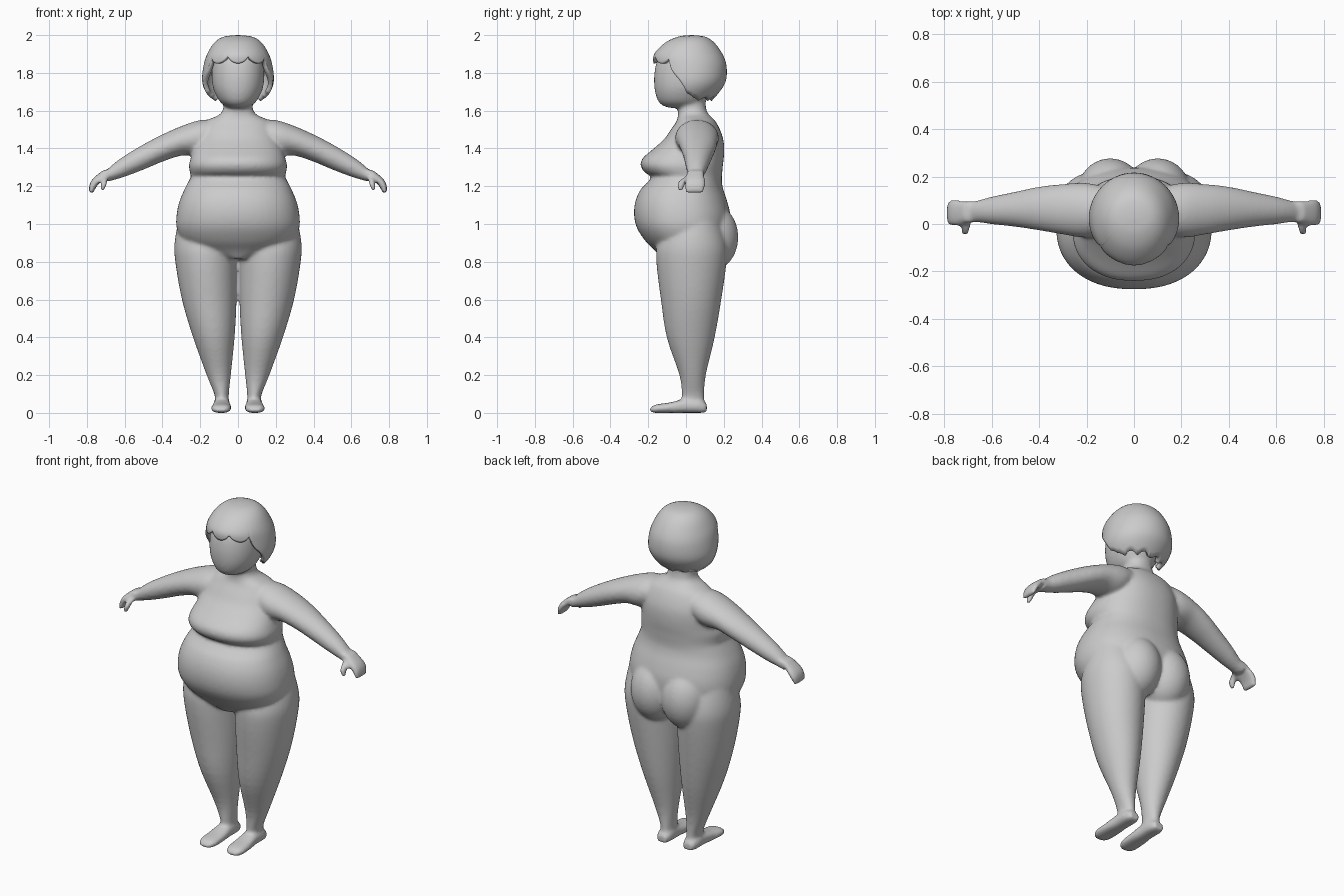
import bpy, bmesh, math
from mathutils import Vector, Matrix

if "Cube" in bpy.data.objects:
    bpy.data.objects.remove(bpy.data.objects["Cube"])

grey = bpy.data.materials.new("plain grey")
grey.diffuse_color = (0.6, 0.6, 0.6, 1)
grey.use_nodes = True
grey.node_tree.nodes["Principled BSDF"].inputs["Base Color"].default_value = grey.diffuse_color


def spline(rows, steps=4):
    """Smoothly resample rows of numbers."""
    out = []
    for i in range(len(rows) - 1):
        p = [rows[max(i - 1, 0)], rows[i], rows[i + 1], rows[min(i + 2, len(rows) - 1)]]
        for k in range(steps):
            t = k / steps
            out.append([0.5 * (2 * b + (c - a) * t + (2 * a - 5 * b + 4 * c - d) * t * t
                        + (3 * b - a - 3 * c + d) * t ** 3) for a, b, c, d in zip(*p)])
    return out + [list(rows[-1])]


def loft(bm, rows, place, power=2.0, n=40):
    """Closed tube; each row is (station, centre, half width, low, high)."""
    rings = []
    for t, c, r, lo, hi in spline(rows):
        ring = []
        for k in range(n):
            ca, sa = math.cos(math.tau * k / n), math.sin(math.tau * k / n)
            a = c + r * math.copysign(abs(ca) ** (2 / power), ca)
            b = (lo + hi) / 2 + (hi - lo) / 2 * math.copysign(abs(sa) ** (2 / power), sa)
            ring.append(bm.verts.new(place(t, a, b)))
        rings.append(ring)
    for u, v in zip(rings, rings[1:]):
        for k in range(n):
            bm.faces.new((u[k], u[(k + 1) % n], v[(k + 1) % n], v[k]))
    bm.faces.new(rings[0])
    bm.faces.new(rings[-1])


def ball(bm, centre, radii):
    bmesh.ops.create_uvsphere(bm, u_segments=32, v_segments=20, radius=1,
                              matrix=Matrix.Translation(centre) @ Matrix.Diagonal((*radii, 1)))


def finish(bm, name):
    bmesh.ops.recalc_face_normals(bm, faces=bm.faces)
    for f in bm.faces:
        f.smooth = True
    me = bpy.data.meshes.new(name)
    bm.to_mesh(me)
    bm.free()
    me.materials.append(grey)
    ob = bpy.data.objects.new(name, me)
    bpy.context.collection.objects.link(ob)
    return ob


upright = lambda t, a, b: (a, b, t)
bm = bmesh.new()

# torso with belly, bust and neck: z, centre, half width, front y, back y
loft(bm, [(.815, 0, .06, -.13, .1), (.86, 0, .22, -.165, .18), (.91, 0, .295, -.215, .22),
          (.98, 0, .325, -.26, .235), (1.05, 0, .325, -.275, .235), (1.12, 0, .31, -.268, .218),
          (1.18, 0, .285, -.242, .198), (1.22, 0, .265, -.205, .19), (1.25, 0, .25, -.185, .19),
          (1.275, 0, .255, -.22, .192), (1.31, 0, .26, -.24, .195), (1.35, 0, .25, -.228, .2),
          (1.4, 0, .235, -.17, .202), (1.45, 0, .22, -.115, .197), (1.5, 0, .2, -.08, .18),
          (1.545, 0, .17, -.05, .155), (1.575, 0, .105, -.042, .125), (1.605, 0, .08, -.042, .108),
          (1.68, 0, .074, -.04, .1)], upright, 2.25, 56)

# head
loft(bm, [(1.615, 0, .04, -.09, .06), (1.63, 0, .075, -.128, .09), (1.66, 0, .105, -.152, .11),
          (1.72, 0, .132, -.167, .14), (1.8, 0, .14, -.167, .16), (1.88, 0, .132, -.145, .16),
          (1.95, 0, .09, -.08, .12)], upright, 2.1)

for s in (1, -1):
    # buttock
    ball(bm, (s * .1, .13, .93), (.14, .147, .18))
    # leg
    loft(bm, [(1.02, s * .165, .15, -.1, .18), (.9, s * .168, .168, -.15, .215),
              (.8, s * .168, .164, -.157, .215), (.6, s * .152, .145, -.133, .187),
              (.4, s * .128, .11, -.102, .152), (.2, s * .102, .064, -.035, .105),
              (.09, s * .086, .037, -.022, .097), (.03, s * .086, .04, -.022, .1)], upright)
    # foot
    loft(bm, [(-.19, s * .09, .028, .004, .026), (-.16, s * .09, .05, 0, .044),
              (-.08, s * .088, .052, 0, .056), (0, s * .086, .045, 0, .075),
              (.07, s * .086, .044, 0, .07), (.11, s * .086, .03, 0, .05)],
         lambda t, a, b: (a, t, b), 2.6)
    # arm down to the wrist
    loft(bm, [(.1, .06, .09, 1.42, 1.55), (.2, .058, .115, 1.365, 1.55), (.3, .062, .106, 1.362, 1.518),
              (.4, .065, .092, 1.33, 1.474), (.5, .062, .074, 1.288, 1.422),
              (.6, .057, .058, 1.25, 1.362), (.66, .053, .046, 1.232, 1.318),
              (.7, .05, .045, 1.222, 1.28)], lambda t, a, b: (s * t, a, b))
    # mitten hand, curled downward
    loft(bm, [(1.285, .685, .03, .01, .095), (1.255, .722, .03, .0, .098),
              (1.23, .748, .028, -.008, .102), (1.2, .768, .02, -.008, .102),
              (1.163, .778, .011, .0, .09)], lambda t, a, b: (s * a, b, t), 2.5)
    # thumb
    loft(bm, [(1.255, .705, .02, .0, .05), (1.225, .708, .017, -.04, .01),
              (1.2, .713, .015, -.048, -.008), (1.178, .72, .01, -.042, -.015)],
         lambda t, a, b: (s * a, b, t))

# fuse the parts into one skin
body = finish(bm, "body")
fuse = body.modifiers.new("fuse", 'REMESH')
fuse.mode = 'VOXEL'
fuse.voxel_size = .01
fuse.use_smooth_shade = True
relax = body.modifiers.new("relax", 'SMOOTH')
relax.factor = .5
relax.iterations = 7

# hair profile: z, half width, front y, back y
profile = spline([(2.0, .0, .03, .03), (1.992, .075, -.04, .1), (1.96, .125, -.11, .15),
                  (1.9, .163, -.168, .193), (1.84, .182, -.172, .214), (1.76, .19, -.165, .212),
                  (1.7, .172, -.15, .178), (1.64, .125, -.12, .125)], 6)


def hair_point(angle, z):
    for p, q in zip(profile, profile[1:]):
        if p[0] >= z >= q[0]:
            break
    f = min(max((p[0] - z) / (p[0] - q[0]), 0), 1)
    _, w, front, back = (a + (b - a) * f for a, b in zip(p, q))
    mid, depth = (front + back) / 2, (back - front) / 2
    return Vector((w * math.sin(angle), mid - depth * math.cos(angle), z))


def hair_edge(angle):
    """Scalloped hem: fringe in front, bob at the sides and back."""
    a = abs(math.degrees(angle))
    if a < 57:
        return 1.895 - .045 * abs(math.cos(math.radians(a) * 180 / 38)) ** .6
    drop = min((a - 57) / 45, 1)
    return 1.845 - .195 * drop ** .6 + .018 * abs(math.sin(math.radians(a - 57) * 6))


# hair cap
N, ROWS = 144, 22
bm = bmesh.new()
top = bm.verts.new((0, .03, 2.0))
cols = []
for k in range(N):
    ang = math.tau * k / N
    ang = ang - math.tau if ang > math.pi else ang
    low = hair_edge(ang)
    cols.append([bm.verts.new(hair_point(ang, 2 - (2 - low) * (r / ROWS) ** 1.6))
                 for r in range(1, ROWS + 1)])
for u, v in zip(cols, cols[1:] + cols[:1]):
    bm.faces.new((top, u[0], v[0]))
    for r in range(ROWS - 1):
        bm.faces.new((u[r], u[r + 1], v[r + 1], v[r]))
hair = finish(bm, "hair")
if hair.data.polygons[0].normal.z < 0:
    hair.data.flip_normals()
shell = hair.modifiers.new("thickness", 'SOLIDIFY')
shell.thickness = .025
shell.offset = -1
